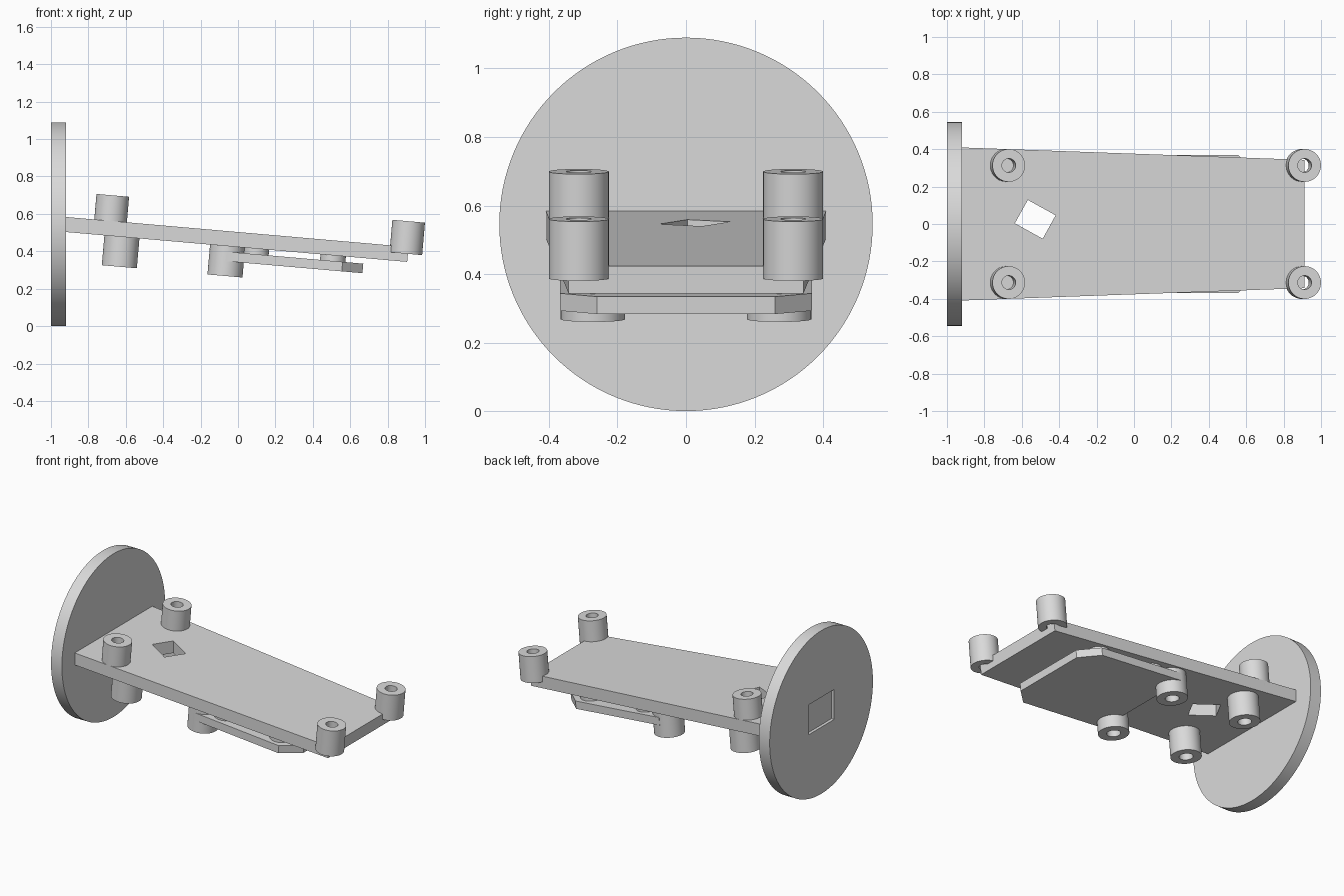
import bpy, bmesh, math
from mathutils import Matrix, Vector

if "Cube" in bpy.data.objects:
    bpy.data.objects.remove(bpy.data.objects["Cube"], do_unlink=True)

grey = bpy.data.materials.new("plain grey")
grey.use_nodes = True
colour = (0.7, 0.7, 0.7, 1)
grey.diffuse_color = colour
grey.node_tree.nodes["Principled BSDF"].inputs["Base Color"].default_value = colour

# Everything but the disc sits in a frame sloping down toward +x
SLOPE = Matrix.Translation((0, 0, 0.503)) @ Matrix.Rotation(math.radians(5), 4, "Y")


def finish(name, bm, matrix, smooth=False):
    bmesh.ops.recalc_face_normals(bm, faces=bm.faces)
    mesh = bpy.data.meshes.new(name)
    bm.to_mesh(mesh)
    bm.free()
    mesh.materials.append(grey)
    ob = bpy.data.objects.new(name, mesh)
    bpy.context.collection.objects.link(ob)
    ob.matrix_world = matrix
    if smooth:
        bpy.ops.object.select_all(action="DESELECT")
        ob.select_set(True)
        bpy.context.view_layer.objects.active = ob
        bpy.ops.object.shade_smooth_by_angle(angle=math.radians(30))
    return ob


def slab(name, outline, z0, z1, matrix=SLOPE):
    """Flat outline extruded from z0 to z1."""
    bm = bmesh.new()
    face = bm.faces.new([bm.verts.new((x, y, z0)) for x, y in outline])
    top = bmesh.ops.extrude_face_region(bm, geom=[face])["geom"]
    bmesh.ops.translate(bm, vec=(0, 0, z1 - z0),
                        verts=[v for v in top if isinstance(v, bmesh.types.BMVert)])
    return finish(name, bm, matrix)


def cylinder(name, r, depth, matrix, sides=48):
    bm = bmesh.new()
    bmesh.ops.create_cone(bm, cap_ends=True, segments=sides, radius1=r, radius2=r, depth=depth)
    return finish(name, bm, matrix, True)


def tube(name, x, y, z0, z1, r, hole):
    """Hollow post spun from a rectangular section."""
    bm = bmesh.new()
    section = [(hole, z0), (r, z0), (r, z1), (hole, z1)]
    vs = [bm.verts.new((a, 0, z)) for a, z in section]
    es = [bm.edges.new((vs[i], vs[(i + 1) % 4])) for i in range(4)]
    bmesh.ops.spin(bm, geom=vs + es, cent=(0, 0, 0), axis=(0, 0, 1),
                   angle=math.tau, steps=48, use_merge=False)
    bmesh.ops.remove_doubles(bm, verts=bm.verts, dist=0.0001)
    return finish(name, bm, SLOPE @ Matrix.Translation((x, y, 0)), True)


def cut(ob, cutter):
    mod = ob.modifiers.new("cut", "BOOLEAN")
    mod.operation = "DIFFERENCE"
    mod.solver = "EXACT"
    mod.object = cutter
    cutter.hide_render = True
    cutter.hide_set(True)
    cutter.display_type = "WIRE"


def rectangle(w, h):
    return [(-w / 2, -h / 2), (w / 2, -h / 2), (w / 2, h / 2), (-w / 2, h / 2)]


# Upright round disc with a shallow rectangular pocket on its outer face
disc = cylinder("end_disc", 0.545, 0.08,
                Matrix.Translation((-0.96, 0, 0.545)) @ Matrix.Rotation(math.pi / 2, 4, "Y"), 128)
pocket = slab("pocket_cutter", rectangle(0.1, 0.27), -0.1, 0.1,
              Matrix.Translation((-1.03, 0, 0.545)))
cut(disc, pocket)

# Tapered main plate with a turned rectangular window
main = slab("main_plate", [(-0.95, -0.41), (0.915, -0.343), (0.915, 0.343), (-0.95, 0.41)], -0.08, 0)
window = slab("window_cutter", rectangle(0.17, 0.143), -0.3, 0.3,
              Matrix.Translation((-0.528, 0.025, 0.55)) @ Matrix.Rotation(math.radians(-29), 4, "Z"))
cut(main, window)

# Lower plate with two clipped corners
slab("lower_plate", [(-0.049, -0.368), (0.571, -0.368), (0.682, -0.26),
                     (0.682, 0.26), (0.571, 0.368), (-0.049, 0.368)], -0.161, -0.11)

# Posts and spacers on both sides
for side, s in (("right", -1), ("left", 1)):
    for end, x in (("inner", -0.684), ("outer", 0.904)):
        tube(f"upper_post_{end}_{side}", x, s * 0.313, -0.037, 0.137, 0.0875, 0.037)
    for end, x in (("inner", -0.616), ("middle", -0.049)):
        tube(f"lower_post_{end}_{side}", x, s * 0.272, -0.24, -0.07, 0.094, 0.042)
    for end, x in (("near", 0.106), ("far", 0.518)):
        cylinder(f"spacer_{end}_{side}", 0.068, 0.05,
                 SLOPE @ Matrix.Translation((x, s * 0.272, -0.095)))
